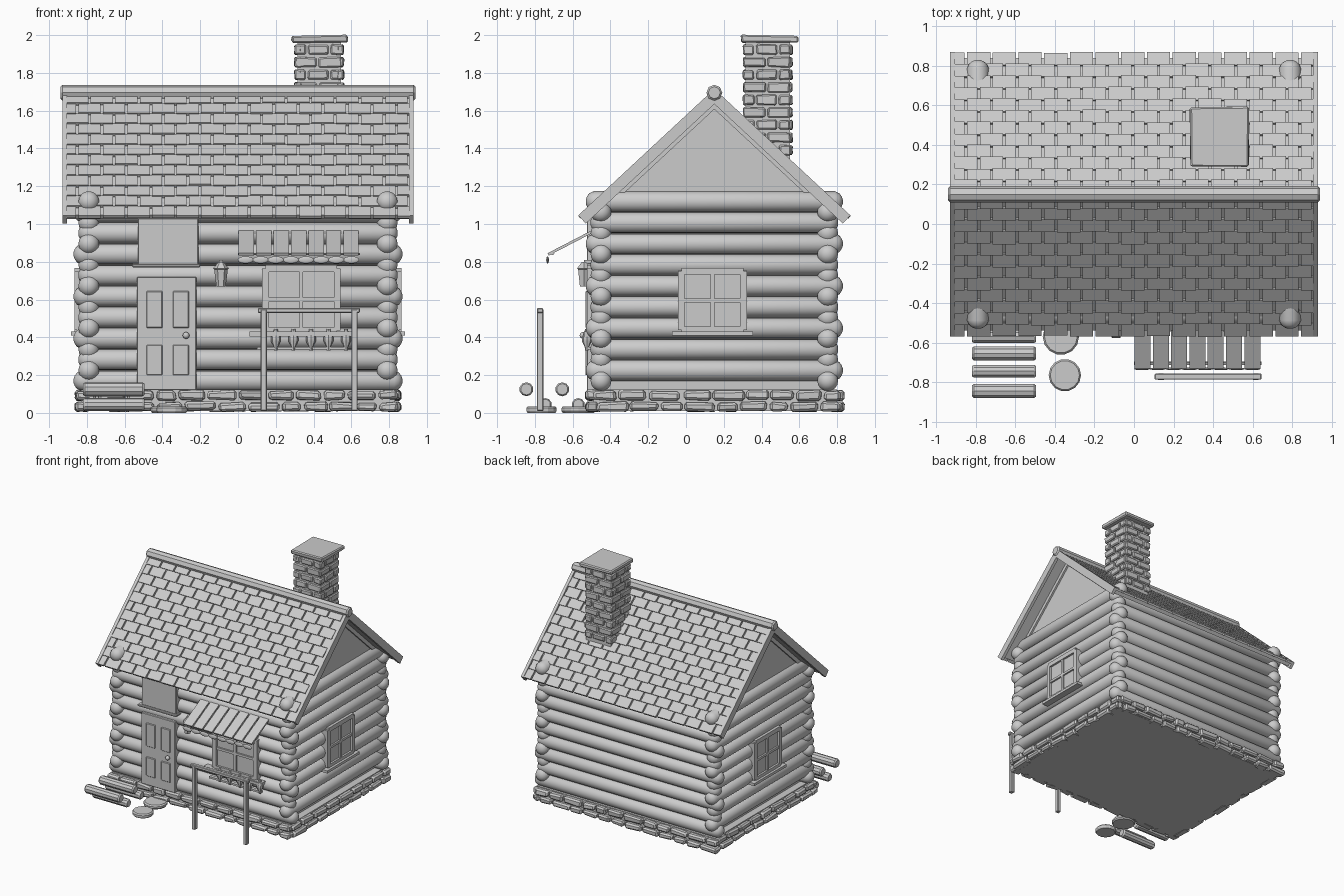
import bpy, bmesh, math, random
from mathutils import Matrix, Vector

if "Cube" in bpy.data.objects:
    bpy.data.objects.remove(bpy.data.objects["Cube"])

random.seed(4)
R = random.uniform
I4 = Matrix.Identity(4)
ROTX = Matrix.Rotation(math.pi / 2, 4, 'Y')    # local z -> world x
ROTY = Matrix.Rotation(-math.pi / 2, 4, 'X')   # local z -> world y


def box(bm, lo, hi, m=I4, jitter=0.0):
    """Box between two corners, in frame m."""
    lo, hi = Vector(lo), Vector(hi)
    c, s = (lo + hi) / 2, hi - lo
    vs = bmesh.ops.create_cube(bm, size=1)['verts']
    for v in vs:
        p = Vector((v.co.x * s.x, v.co.y * s.y, v.co.z * s.z)) + c
        v.co = m @ (p + Vector((R(-1, 1), R(-1, 1), R(-1, 1))) * jitter)


def lathe(bm, prof, m=I4, n=16):
    """Turned solid from (radius, height) points, capped at both ends."""
    rings = [[bm.verts.new(m @ Vector((r * math.cos(2 * math.pi * k / n),
                                       r * math.sin(2 * math.pi * k / n), h)))
              for k in range(n)] for r, h in prof]
    for a, b in zip(rings, rings[1:]):
        for k in range(n):
            bm.faces.new((a[k], a[(k + 1) % n], b[(k + 1) % n], b[k]))
    bm.faces.new(rings[0])
    bm.faces.new(rings[-1])


def ball(bm, c, s):
    bmesh.ops.create_uvsphere(bm, u_segments=12, v_segments=8, radius=1,
                              matrix=Matrix.Translation(c) @ Matrix.Diagonal((*s, 1)))


def finish(name, bm, smooth=False, bevel=0):
    bmesh.ops.recalc_face_normals(bm, faces=bm.faces)
    me = bpy.data.meshes.new(name)
    bm.to_mesh(me)
    bm.free()
    ob = bpy.data.objects.new(name, me)
    bpy.context.collection.objects.link(ob)
    if bevel:
        md = ob.modifiers.new('bevel', 'BEVEL')
        md.width, md.segments = bevel, 1
    if smooth:
        bpy.context.view_layer.objects.active = ob
        ob.select_set(True)
        bpy.ops.object.shade_smooth_by_angle(angle=math.radians(40))
        ob.select_set(False)


# Foundation and inner wall core
bm = bmesh.new()
box(bm, (-.83, -.49, .01), (.83, .80, .125))
box(bm, (-.77, -.43, .12), (.77, .73, 1.1))
finish('foundation_core', bm)

# Foundation stones, two courses on all sides
bm = bmesh.new()
for z0, z1, shift in ((.01, .055, 0), (.068, .118, .07)):
    for y in (-.495, .80):
        x = -.86 - shift * .3
        while x < .82:
            w = min(R(.11, .19), .86 - x)
            box(bm, (max(x, -.86), y - .035, z0), (x + w - .015, y + .035, z1), jitter=.007)
            x += w
    for x in (-.825, .825):
        y = -.47 - shift * .3
        while y < .78:
            w = min(R(.11, .19), .83 - y)
            box(bm, (x - .035, y, z0), (x + .035, y + w - .015, z1), jitter=.007)
            y += w
finish('foundation_stones', bm, bevel=.012)


# Log walls: alternate logs overhang the corners with domed ends
def log(bm, a, b, r, m):
    d = [(.012, 0), (r * .5, .006), (r * .8, .018), (r, .042)]
    lathe(bm, [(q, a + h) for q, h in d] + [(q, b - h) for q, h in reversed(d)], m)


bm = bmesh.new()
for i in range(9):
    e = .0 if i % 2 == 0 else .025
    for y in (-.45, .75):
        log(bm, -.87 + e, .87 - e, .055, Matrix.Translation((0, y, .17 + .1117 * i)) @ ROTX)
    for x in (-.79, .79):
        log(bm, -.53 + e, .83 - e, .055, Matrix.Translation((x, 0, .225 + .1117 * i)) @ ROTY)
finish('log_walls', bm, True)

# Gable panels
bm = bmesh.new()
for s in (-1, 1):
    tri = [(-.45, 1.08), (.75, 1.08), (.15, 1.645)]
    a = [bm.verts.new((s * .77, *p)) for p in tri]
    b = [bm.verts.new((s * .80, *p)) for p in tri]
    bm.faces.new(a)
    bm.faces.new(b)
    for k in range(3):
        bm.faces.new((a[k], a[(k + 1) % 3], b[(k + 1) % 3], b[k]))
finish('gable_panels', bm)

# Roof slopes: deck, barge boards, rafters and shingles
ang = math.atan2(.66, .71)
ca, sa = math.cos(ang), math.sin(ang)
deck, barge, shingles = bmesh.new(), bmesh.new(), bmesh.new()
for s in (-1, 1):
    m = Matrix(((1, 0, 0, 0), (0, s * ca, s * sa, .15), (0, -sa, ca, 1.71), (0, 0, 0, 1)))
    box(deck, (-.91, 0, -.045), (.91, .955, -.015), m)
    for e in (-1, 1):
        box(barge, (e * .905, 0, -.055), (e * .93, .98, .004), m)
        box(barge, (e * .78, .03, -.075), (e * .815, .93, -.04), m)
    for r in range(12):
        d = .03 + r * .08
        x = -.91 - (.065 if r % 2 else 0)
        while x < .88:
            x0, x1 = max(x, -.91), min(x + .118, .91)
            t = m @ Matrix.Translation((0, d, -.012)) @ Matrix.Rotation(math.radians(5), 4, 'X')
            box(shingles, (x0, -.012, -.01), (x1, .07 + R(-.004, .004), .008), t)
            x += .13
finish('roof_deck', deck)
finish('barge_boards', barge)
finish('roof_shingles', shingles)

# Ridge cap
bm = bmesh.new()
lathe(bm, [(.032, -.94), (.042, -.93), (.042, .93), (.032, .94)],
      Matrix.Translation((0, .15, 1.695)) @ ROTX, 8)
finish('ridge_cap', bm)

# Chimney: core, staggered bricks, cap
bm = bmesh.new()
box(bm, (.315, .315, 1.25), (.545, .55, 1.96))
finish('chimney_core', bm)
bm = bmesh.new()
for r in range(9):
    z0 = 1.365 + r * .0665
    cuts = (0, .13, .26) if r % 2 else (0, .07, .19, .26)
    for a, b in zip(cuts, cuts[1:]):
        for k in (0, .225):
            box(bm, (.30 + a, .303 + k, z0), (.30 + b - .012, .338 + k, z0 + .052), jitter=.004)
            box(bm, (.30 + k, .303 + a, z0), (.335 + k, .303 + b - .012, z0 + .052), jitter=.004)
finish('chimney_bricks', bm, bevel=.007)
bm = bmesh.new()
box(bm, (.285, .293, 1.962), (.58, .593, 1.998), jitter=.005)
finish('chimney_cap', bm, bevel=.008)

# Door with four panels, header board and ledge
bm = bmesh.new()
box(bm, (-.535, -.525, .12), (-.22, -.45, .72))
box(bm, (-.53, -.525, .785), (-.21, -.45, 1.03))
box(bm, (-.56, -.54, .77), (-.20, -.45, .787))
for x in (-.485, -.345):
    for z0, z1 in ((.20, .36), (.45, .645)):
        box(bm, (x, -.533, z0), (x + .085, -.52, z1))
finish('door', bm, bevel=.004)
bm = bmesh.new()
ball(bm, (-.275, -.545, .41), (.018, .018, .018))
finish('door_knob', bm, True)

# Wall lantern
bm = bmesh.new()
lathe(bm, [(.025, .67), (.036, .76), (.042, .765), (.012, .80)], Matrix.Translation((-.09, -.54, 0)), 6)
box(bm, (-.10, -.54, .79), (-.08, -.48, .81))
finish('lantern', bm)


# Windows: pane, frame, cross bars and sill in a right / up / out frame
def window(name, m, w, h):
    bm = bmesh.new()
    box(bm, (-w, -h, -.06), (w, h, .008), m)
    for e in (-1, 1):
        box(bm, (e * w - .018, -h, -.03), (e * w + .018, h, .025), m)
        box(bm, (-w, e * h - .018, -.03), (w, e * h + .018, .025), m)
    box(bm, (-.01, -h, 0), (.01, h, .022), m)
    box(bm, (-w, -.01, 0), (w, .01, .022), m)
    box(bm, (-w - .05, -h - .03, -.04), (w + .05, -h - .008, .045), m)
    finish(name, bm)


flip = Matrix.Rotation(math.pi / 2, 4, 'X')
window('front_window', Matrix.Translation((.335, -.50, .60)) @ flip, .19, .165)
for s, name in ((1, 'right_window'), (-1, 'left_window')):
    window(name, Matrix.Translation((s * .84, .14, .595)) @
           Matrix.Rotation(s * math.pi / 2, 4, 'Z') @ flip, .165, .155)

# Sill rail with turned spindles
bm = bmesh.new()
box(bm, (.06, -.54, .405), (.60, -.49, .43))
box(bm, (.10, -.53, .335), (.58, -.50, .35))
for k in range(5):
    lathe(bm, [(.01, .33), (.01, .345), (.026, .38), (.026, .40), (.012, .43), (.01, .445)],
          Matrix.Translation((.20 + k * .093, -.525, 0)), 8)
finish('sill_spindles', bm, True)

# Slatted awning with scalloped fringe
bm = bmesh.new()
m = Matrix.Translation((0, -.45, .985)) @ Matrix.Rotation(math.atan2(.145, .28), 4, 'X')
for k in range(7):
    box(bm, (.003 + k * .0925, -.315, -.008), (.084 + k * .0925, 0, .006), m)
box(bm, (0, -.30, -.014), (.645, -.285, -.007), m)
finish('awning', bm)
bm = bmesh.new()
for k in range(8):
    ball(bm, (.04 + k * .08, -.733, .81), (.042, .007, .019))
finish('awning_fringe', bm, True)

# Hitching rail
bm = bmesh.new()
for x in (.12, .60):
    box(bm, (x, -.79, .01), (x + .033, -.755, .55))
box(bm, (.105, -.788, .53), (.645, -.757, .555))
finish('hitching_rail', bm, bevel=.004)

# Firewood
bm = bmesh.new()
for y, z, r in ((-.845, .125, .037), (-.655, .125, .037), (-.745, .045, .034), (-.57, .045, .034)):
    lathe(bm, [(r * .8, -.82), (r, -.81), (r, -.505), (r * .8, -.495)],
          Matrix.Translation((0, y, z)) @ ROTX, 10)
finish('firewood', bm)

# Stepping stones
bm = bmesh.new()
for x, y, r in ((-.35, -.765, .082), (-.37, -.57, .092)):
    lathe(bm, [(r * .92, 0), (r, .01), (r, .025), (r * .9, .035)], Matrix.Translation((x, y, 0)), 14)
finish('stepping_stones', bm)
